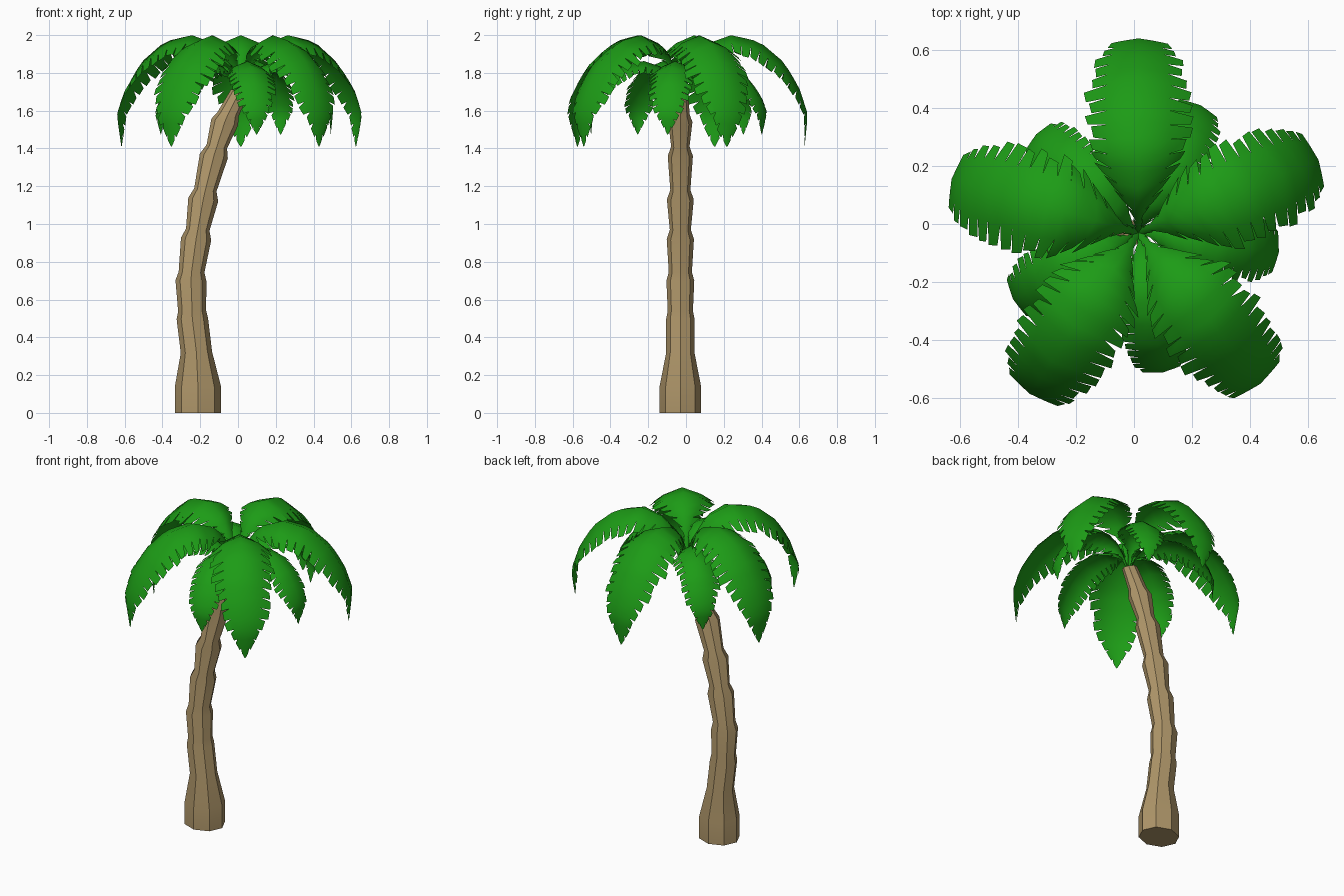
import bpy, bmesh, random
from math import sin, cos, pi, radians, hypot
from mathutils import Vector

if "Cube" in bpy.data.objects:
    bpy.data.objects.remove(bpy.data.objects["Cube"])

random.seed(4)


def material(name, rgb):
    m = bpy.data.materials.new(name)
    m.diffuse_color = (*rgb, 1)
    m.use_nodes = True
    m.node_tree.nodes["Principled BSDF"].inputs["Base Color"].default_value = m.diffuse_color
    return m


bark = material("bark", (0.42, 0.30, 0.14))
green = material("leaf_green", (0.012, 0.33, 0.008))


def make_object(name, bm, mat, angle):
    me = bpy.data.meshes.new(name)
    bm.to_mesh(me)
    bm.free()
    me.materials.append(mat)
    ob = bpy.data.objects.new(name, me)
    bpy.context.collection.objects.link(ob)
    bpy.ops.object.select_all(action='DESELECT')
    ob.select_set(True)
    bpy.context.view_layer.objects.active = ob
    bpy.ops.object.shade_smooth_by_angle(angle=radians(angle))
    return ob


def lerp_table(table, t):
    for a, b in zip(table, table[1:]):
        if t <= b[0]:
            f = (t - a[0]) / (b[0] - a[0])
            return [p + (q - p) * f for p, q in zip(a[1:], b[1:])]
    return list(table[-1][1:])


# Trunk: eight-sided rings (z, centre x, radius) that flare and pinch, leaning
RINGS = [(0, -.212, .122), (.14, -.212, .122), (.32, -.220, .083), (.50, -.242, .083),
         (.54, -.243, .074), (.70, -.249, .082), (.745, -.246, .068), (.92, -.222, .080),
         (.97, -.213, .062), (1.13, -.184, .079), (1.18, -.173, .059), (1.36, -.128, .074),
         (1.41, -.112, .054), (1.54, -.070, .071), (1.58, -.053, .055), (1.70, .008, .045)]
bm = bmesh.new()
loops = []
for i, (z, cx, r) in enumerate(RINGS):
    lo, hi = RINGS[max(i - 2, 0)], RINGS[min(i + 2, len(RINGS) - 1)]
    slope = 0 if i < 2 else .6 * (hi[1] - lo[1]) / (hi[0] - lo[0])
    loops.append([bm.verts.new((cx + r * cos(k * pi / 4), -.03 + .9 * r * sin(k * pi / 4),
                                z - slope * r * cos(k * pi / 4))) for k in range(8)])
for a, b in zip(loops, loops[1:]):
    for k in range(8):
        bm.faces.new((a[k], a[(k + 1) % 8], b[(k + 1) % 8], b[k]))
bm.faces.new(loops[0][::-1])
bm.faces.new(loops[-1])
make_object("trunk", bm, bark, 35)

# Frond midrib (radius, height above crown); half-width and droop along its length
RIB = [(0, 0), (.045, .13), (.13, .25), (.27, .30), (.42, .265), (.55, .155),
       (.63, .02), (.675, -.12), (.658, -.29)]
WIDTH = [(0, .012, .2), (.13, .018, .3), (.21, .085, .6), (.29, .15, .6), (.38, .18, .55),
         (.60, .18, .45), (.70, .165, .35), (.80, .135, .25), (.90, .075, .2), (1, .003, .2)]
dist = [0]
for p, q in zip(RIB, RIB[1:]):
    dist.append(dist[-1] + hypot(q[0] - p[0], q[1] - p[1]))
RIB_T = [(d / dist[-1], *p) for d, p in zip(dist, RIB)]
TEETH = 20


def frond(name, angle, base, rs, zs, ws):
    out = Vector((cos(angle), sin(angle), 0))
    side = Vector((-sin(angle), cos(angle), 0))
    bm = bmesh.new()

    def point(t, across, sgn, scale=1):
        # point on the drooping blade: t along the rib, across 0 (rib) to 1 (edge)
        t = min(max(t, 0), 1)
        r, z = lerp_table(RIB_T, t)
        a, b = lerp_table(RIB_T, max(t - .07, 0)), lerp_table(RIB_T, min(t + .07, 1))
        tr, tz = (b[0] - a[0]) * rs, (b[1] - a[1]) * zs
        n = hypot(tr, tz)
        w, droop = lerp_table(WIDTH, t)
        w *= ws * across * scale
        drop = droop * w * across ** .6
        return (base + out * (r * rs + drop * tz / n) + side * (sgn * w)
                + Vector((0, 0, z * zs - drop * tr / n)))

    ts = [i / TEETH for i in range(TEETH + 1)]
    rib = [bm.verts.new(point(t, 0, 1)) for t in ts]
    for sgn in (1, -1):
        mid = [bm.verts.new(point(t, .6, sgn)) for t in ts]
        for i in range(TEETH):
            t, d = ts[i], 1 / TEETH
            # jagged leaflet: swept forward, leaving a slit before the next one
            k = random.uniform(.9, 1.06)
            o1 = bm.verts.new(point(t + d * random.uniform(.3, .55), 1, sgn, k * .95))
            o2 = bm.verts.new(point(t + d * 1.2, 1, sgn, k))
            for f in ((rib[i], rib[i + 1], mid[i + 1], mid[i]),
                      (mid[i], mid[i + 1], o2, o1)):
                bm.faces.new(f[::-1] if sgn > 0 else f)
    return make_object(name, bm, green, 70)


# Upper crown of five long fronds
for i, a in enumerate((22, 90, 164, 236, 309)):
    frond(f"upper_frond_{i + 1}", radians(a), Vector((.015, -.03, 1.70)), 1, 1, 1)

# Lower crown of five shorter fronds, set between the upper ones
for i in range(5):
    frond(f"lower_frond_{i + 1}", radians(64 + 72 * i), Vector((.015, -.03, 1.665)), .73, .66, .68)
